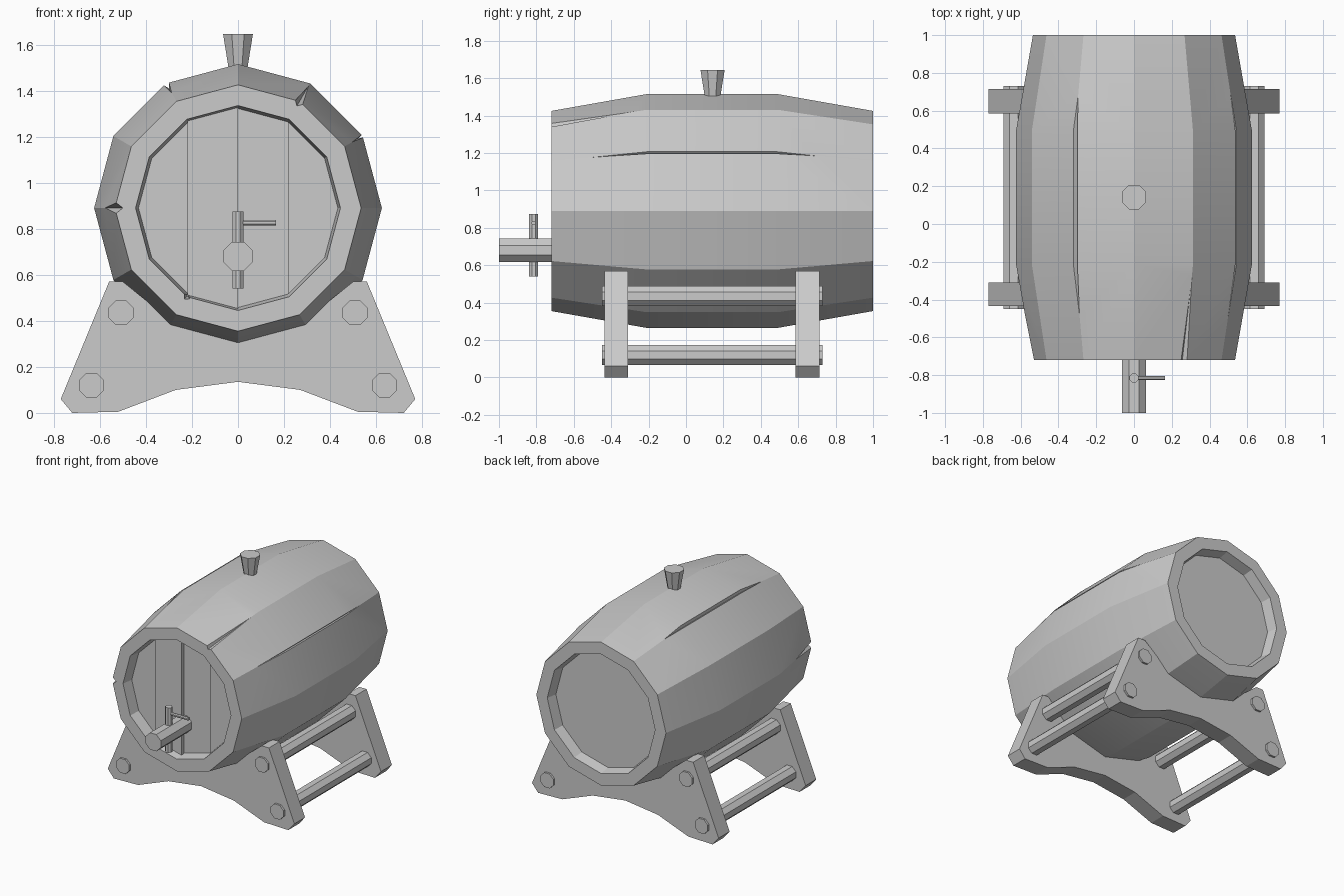
import bpy, bmesh
from math import sin, cos, radians, pi
from mathutils import Vector, Matrix

if "Cube" in bpy.data.objects:
    bpy.data.objects.remove(bpy.data.objects["Cube"])

CZ = 0.89  # height of the barrel axis


def make(name, bm):
    bmesh.ops.recalc_face_normals(bm, faces=bm.faces)
    me = bpy.data.meshes.new(name)
    bm.to_mesh(me)
    bm.free()
    ob = bpy.data.objects.new(name, me)
    bpy.context.collection.objects.link(ob)
    return ob


def ring_pt(deg, r, y):
    return Vector((r * cos(radians(deg)), y, CZ + r * sin(radians(deg))))


def loft(name, rings):
    """Skin closed rings of points and cap both ends."""
    bm = bmesh.new()
    vs = [[bm.verts.new(p) for p in ring] for ring in rings]
    n = len(vs[0])
    for a, b in zip(vs, vs[1:]):
        for i in range(n):
            j = (i + 1) % n
            bm.faces.new((a[i], a[j], b[j], b[i]))
    bm.faces.new(vs[0])
    bm.faces.new(vs[-1])
    return make(name, bm)


def prism(name, pts, y0, y1):
    """Extrude an x-z outline along y."""
    return loft(name, [[(x, y, z) for x, z in pts] for y in (y0, y1)])


def rod(name, a, b, r1, r2=None, sides=8):
    """Octagonal rod between two points, flats facing the axes."""
    a, b = Vector(a), Vector(b)
    d = b - a
    bm = bmesh.new()
    m = (Matrix.Translation((a + b) / 2) @ d.to_track_quat('Z', 'Y').to_matrix().to_4x4()
         @ Matrix.Rotation(pi / sides, 4, 'Z'))
    bmesh.ops.create_cone(bm, cap_ends=True, segments=sides, radius1=r1,
                          radius2=r1 if r2 is None else r2, depth=d.length, matrix=m)
    return make(name, bm)


# Barrel with a recess at each end
profile = [(-0.62, 0.43), (-0.72, 0.445), (-0.72, 0.535), (-0.21, 0.625),
           (0.49, 0.625), (1.0, 0.535), (1.0, 0.445), (0.92, 0.43)]
barrel = loft("barrel", [[ring_pt(30 * i, r, y) for i in range(12)] for y, r in profile])

# Weathering cracks along the stave joints: (angle, [(y, radius, half width, depth)])
cracks = [
    (30, [(-0.55, 0.57, .001, .002), (-0.21, 0.63, .008, .025),
          (0.49, 0.63, .008, .025), (0.73, 0.588, .001, .002)]),
    (120, [(-0.5, 0.577, .001, .002), (-0.21, 0.63, .017, .03),
           (0.49, 0.63, .017, .03), (0.7, 0.592, .001, .002)]),
    (60, [(-0.75, 0.535, .03, .03), (-0.22, 0.63, .002, .004)]),
    (180, [(-0.75, 0.535, .035, .045), (-0.45, 0.59, .002, .004)]),
]
cutters = []
for deg, path in cracks:
    t = Vector((-sin(radians(deg)), 0, cos(radians(deg))))
    rings = [[ring_pt(deg, r - d, y), ring_pt(deg, r, y) + t * w,
              ring_pt(deg, r + d, y), ring_pt(deg, r, y) - t * w] for y, r, w, d in path]
    cutters.append(loft("crack_cutter", rings))
# small chip on the inner lip
cutters.append(rod("chip_cutter", ring_pt(240, 0.445, -0.76), ring_pt(240, 0.44, -0.66), 0.025, 0.004, 4))
for c in cutters:
    c.hide_render = True
    mod = barrel.modifiers.new("cut", 'BOOLEAN')
    mod.operation = 'DIFFERENCE'
    mod.solver = 'EXACT'
    mod.object = c
bpy.context.view_layer.update()
dg = bpy.context.evaluated_depsgraph_get()
cut_mesh = bpy.data.meshes.new_from_object(barrel.evaluated_get(dg))
barrel.modifiers.clear()
barrel.data = cut_mesh
for c in cutters:
    bpy.data.objects.remove(c)
bpy.ops.object.select_all(action='DESELECT')
barrel.select_set(True)
bpy.context.view_layer.objects.active = barrel
bpy.ops.object.shade_smooth_by_angle(angle=radians(20))

# Planks of the front head, split at the corners of the twelve-sided opening
planks = [((120, 150, 180, 210, 240), -0.635), ((90, 120, 240, 270), -0.665),
          ((90, 60, 300, 270), -0.635), ((60, 30, 0, -30, -60), -0.645)]
for angles, y in planks:
    pts = [(0.437 * cos(radians(a)), CZ + 0.437 * sin(radians(a))) for a in angles]
    prism("head_plank", pts, y, -0.61)

# Cradle end plates
half = [(0, 0.135), (0.27, 0.10), (0.52, 0.005), (0.72, 0), (0.77, 0.06), (0.56, 0.57),
        (0.50, 0.57), (0.285, 0.396), (0, 0.32)]
outline = half + [(-x, z) for x, z in reversed(half[1:-1])]
for name, y0, y1 in (("front_cradle", -0.435, -0.31), ("back_cradle", 0.585, 0.715)):
    prism(name, outline, y0, y1)

# Cradle rails
for s in (-1, 1):
    for name, x, z in (("upper_rail", 0.508, 0.435), ("lower_rail", 0.637, 0.12)):
        rod(name, (s * x, -0.45, z), (s * x, 0.73, z), 0.058)

# Bung on top
rod("bung", (0, 0.142, 1.45), (0, 0.142, 1.645), 0.036, 0.07)

# Tap: spout, valve stem and handle
rod("tap_spout", (0, -1.0, 0.68), (0, -0.62, 0.68), 0.068)
rod("tap_valve", (0, -0.815, 0.54), (0, -0.815, 0.875), 0.025)
rod("tap_handle", (0, -0.815, 0.826), (0.165, -0.815, 0.826), 0.012)
